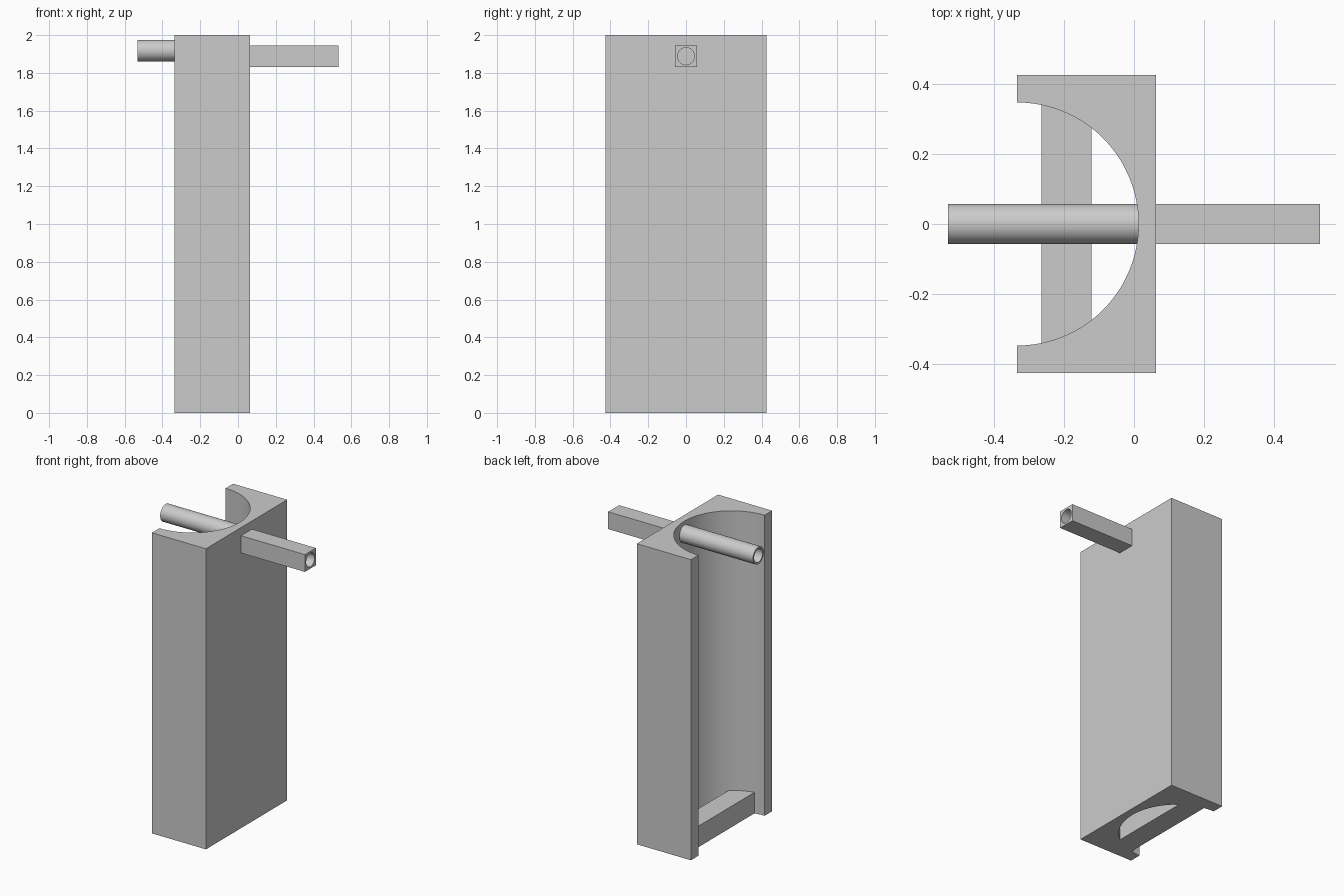
import bpy
import bmesh
from math import cos, sin, asin, pi, radians
from mathutils import Matrix

cube = bpy.data.objects.get("Cube")
if cube:
    bpy.data.objects.remove(cube, do_unlink=True)

# Single plain grey
grey = bpy.data.materials.new("light_grey")
grey.use_nodes = True
colour = (0.6, 0.6, 0.6, 1)
grey.diffuse_color = colour
grey.node_tree.nodes["Principled BSDF"].inputs["Base Color"].default_value = colour

BACK, FRONT, HALF = -0.335, 0.063, 0.427   # housing extents
RADIUS = 0.348                             # channel radius
TIP = 0.533                                # end of both spouts
BORE = 0.045


def add_object(name, bm):
    bmesh.ops.recalc_face_normals(bm, faces=bm.faces)
    mesh = bpy.data.meshes.new(name)
    bm.to_mesh(mesh)
    bm.free()
    mesh.materials.append(grey)
    obj = bpy.data.objects.new(name, mesh)
    bpy.context.collection.objects.link(obj)
    return obj


def smooth(obj):
    bpy.ops.object.select_all(action='DESELECT')
    obj.select_set(True)
    bpy.context.view_layer.objects.active = obj
    bpy.ops.object.shade_smooth_by_angle(angle=radians(30))


def arc(start, end, steps):
    """Points along the channel wall; angle zero points to +x."""
    angles = [start + (end - start) * i / steps for i in range(steps + 1)]
    return [(BACK + RADIUS * cos(a), RADIUS * sin(a)) for a in angles]


def prism(name, outline, height):
    bm = bmesh.new()
    face = bm.faces.new([bm.verts.new((x, y, 0)) for x, y in outline])
    top = bmesh.ops.extrude_face_region(bm, geom=[face])["geom"]
    verts = [v for v in top if isinstance(v, bmesh.types.BMVert)]
    bmesh.ops.translate(bm, verts=verts, vec=(0, 0, height))
    return add_object(name, bm)


def rod(name, x0, x1, z, radius):
    """Round rod lying along x."""
    bm = bmesh.new()
    place = Matrix.Translation(((x0 + x1) / 2, 0, z)) @ Matrix.Rotation(pi / 2, 4, 'Y')
    bmesh.ops.create_cone(bm, cap_ends=True, segments=64, radius1=radius,
                          radius2=radius, depth=abs(x1 - x0), matrix=place)
    return add_object(name, bm)


def block(name, x0, x1, z, width):
    bm = bmesh.new()
    place = (Matrix.Translation(((x0 + x1) / 2, 0, z))
             @ Matrix.Diagonal((x1 - x0, width, width, 1)))
    bmesh.ops.create_cube(bm, size=1, matrix=place)
    return add_object(name, bm)


def bore(obj, x0, x1, z):
    cutter = rod(obj.name + "_cutter", x0, x1, z, BORE)
    cutter.hide_render = True
    cutter.hide_set(True)
    mod = obj.modifiers.new("bore", 'BOOLEAN')
    mod.operation = 'DIFFERENCE'
    mod.solver = 'EXACT'
    mod.object = cutter
    # Keep the bored mesh and drop the helper
    graph = bpy.context.evaluated_depsgraph_get()
    obj.data = bpy.data.meshes.new_from_object(obj.evaluated_get(graph))
    obj.modifiers.clear()
    bpy.data.objects.remove(cutter, do_unlink=True)


# Tall housing with a half-round channel open at the back
corners = [(BACK, HALF), (FRONT, HALF), (FRONT, -HALF), (BACK, -HALF)]
smooth(prism("housing", corners + arc(-pi / 2, pi / 2, 64), 2))

# Low crossbar whose ends follow the channel wall
near = asin(0.07 / RADIUS)
far = asin(0.213 / RADIUS)
upper = arc(pi / 2 - near, pi / 2 - far, 10)
prism("bottom_crossbar", upper + [(x, -y) for x, y in reversed(upper)], 0.14)

# Round spout from the channel, bored up to the wall
round_spout = rod("round_spout", -TIP, 0.02, 1.918, 0.057)
bore(round_spout, -TIP - 0.05, 0.012, 1.918)
smooth(round_spout)

# Square spout on the outer face, with a round bore
square_spout = block("square_spout", FRONT, TIP, 1.888, 0.115)
bore(square_spout, FRONT + 0.005, TIP + 0.05, 1.888)
smooth(square_spout)
